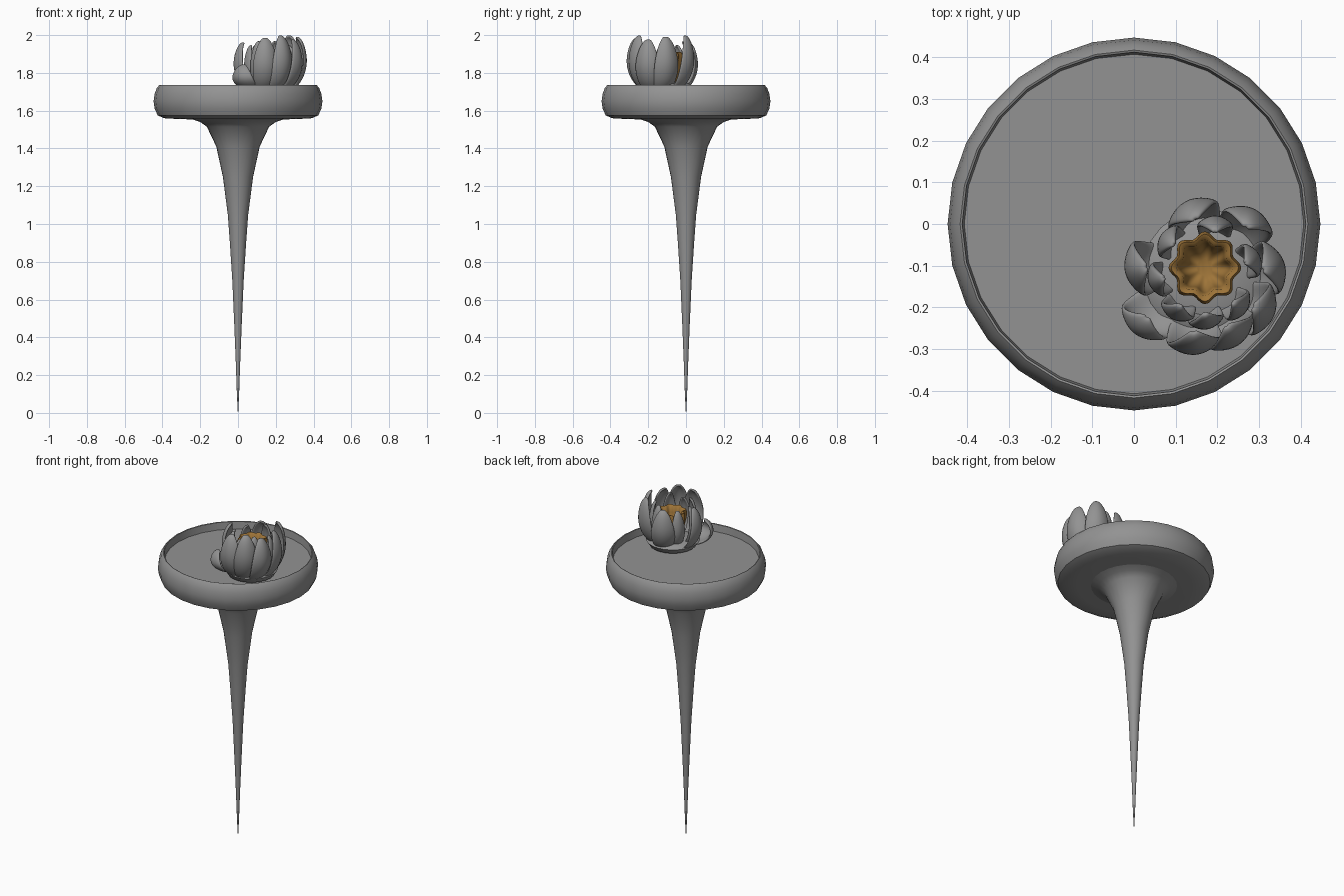
import bpy
from math import sin, cos, pi, radians
from mathutils import Matrix, Vector

cube = bpy.data.objects.get("Cube")
if cube:
    bpy.data.objects.remove(cube)


def material(name, rgb):
    m = bpy.data.materials.new(name)
    m.use_nodes = True
    m.diffuse_color = (*rgb, 1)
    m.node_tree.nodes["Principled BSDF"].inputs["Base Color"].default_value = (*rgb, 1)
    return m


grey = material("stone grey", (0.29, 0.29, 0.29))
gold = material("stamen gold", (0.34, 0.175, 0.04))


def add_mesh(name, verts, faces, mat, sharp=40):
    me = bpy.data.meshes.new(name)
    me.from_pydata(verts, [], faces)
    me.materials.append(mat)
    ob = bpy.data.objects.new(name, me)
    bpy.context.collection.objects.link(ob)
    bpy.ops.object.select_all(action='DESELECT')
    bpy.context.view_layer.objects.active = ob
    ob.select_set(True)
    bpy.ops.object.shade_smooth_by_angle(angle=radians(sharp))
    return ob


def lathe(name, profile, mat, segs=28, centre=(0, 0), lobes=0, depth=0.0, sharp=40):
    """Revolve (radius, height) pairs listed from bottom to top; ends are capped."""
    verts, faces = [], []
    for r, z in profile:
        for i in range(segs):
            a = 2 * pi * i / segs
            k = r * (1 + depth * cos(lobes * a))
            verts.append((centre[0] + k * cos(a), centre[1] + k * sin(a), z))
    for j in range(len(profile) - 1):
        for i in range(segs):
            n = (i + 1) % segs
            faces.append((j * segs + i, j * segs + n, (j + 1) * segs + n, (j + 1) * segs + i))
    faces.append(tuple(reversed(range(segs))))
    faces.append(tuple(range(len(verts) - segs, len(verts))))
    return add_mesh(name, verts, faces, mat, sharp)


# Floating pad with a raised rim, and its long tapering root
lathe("lily_pad", [(0.22, 1.553), (0.32, 1.556), (0.39, 1.56), (0.425, 1.575), (0.441, 1.61),
                   (0.447, 1.65), (0.441, 1.69), (0.43, 1.72), (0.417, 1.735),
                   (0.412, 1.733), (0.407, 1.69)], grey)
lathe("root", [(0.001, 0), (0.006, 0.1), (0.011, 0.25), (0.019, 0.45), (0.03, 0.7),
               (0.043, 0.9), (0.054, 1.05), (0.08, 1.25), (0.115, 1.41),
               (0.165, 1.515), (0.2, 1.54), (0.25, 1.557)], grey)

# Flower base and golden lobed cup
CX, CY = 0.17, -0.115
lathe("flower_base", [(0.10, 1.685), (0.13, 1.70), (0.15, 1.73), (0.12, 1.75), (0.04, 1.755)],
      grey, 24, (CX, CY))
lathe("stamen_cup", [(0.045, 1.74), (0.062, 1.79), (0.075, 1.85), (0.08, 1.89), (0.074, 1.91),
                     (0.062, 1.905), (0.055, 1.87), (0.042, 1.82), (0.02, 1.81)],
      gold, 64, (0.17, -0.105), 8, 0.09, 60)


def petal(name, angle, reach, height, width, lean=0.0, yaw=14):
    """Cupped petal rising from the base and curling inward at its tip."""
    # radius, height and half width up the centre line
    spine = [(0.09, 0.0, 0.04), (0.155, 0.035, 0.06), (0.195, 0.11, 0.074),
             (0.203, 0.18, 0.07), (0.188, 0.25, 0.05), (0.165, 0.29, 0.026), (0.145, 0.3, 0.008)]
    cols = 5
    pivot = Vector((0.17 * reach, 0, 0))
    turn = Matrix.Rotation(radians(yaw), 3, 'Z')
    tilt = Matrix.Rotation(radians(lean), 3, 'Y')
    aim = Matrix.Rotation(radians(angle), 3, 'Z')
    verts, faces = [], []
    for r, z, w in spine:
        for c in range(cols):
            t = 2 * c / (cols - 1) - 1
            p = Vector((r * reach - 0.5 * w * width * t * t, w * width * t, z * height))
            p = aim @ (tilt @ (turn @ (p - pivot)) + pivot)
            verts.append((CX + p.x, CY + p.y, 1.695 + p.z))
    for j in range(len(spine) - 1):
        for c in range(cols - 1):
            k = j * cols + c
            faces.append((k, k + 1, k + cols + 1, k + cols))
    ob = add_mesh(name, verts, faces, grey, 60)
    solid = ob.modifiers.new("thickness", 'SOLIDIFY')
    solid.thickness = 0.014
    solid.offset = -1
    sub = ob.modifiers.new("smooth", 'SUBSURF')
    sub.levels = sub.render_levels = 2


# Outer petals: angle, reach, height, lean
outer = [(103, 0.9, 0.9, 0), (50, 0.95, 1.02, 2), (5, 0.98, 1.0, 0), (-33, 1.0, 0.95, 0),
         (-65, 0.98, 1.02, 0), (-98, 1.02, 0.98, 0), (-140, 1.08, 0.5, 8), (178, 0.98, 0.9, 0)]
for i, (a, r, h, lean) in enumerate(outer):
    petal(f"outer_petal_{i + 1}", a, r, h, 1.0, lean)

# Inner petals, closer to the cup
for i, a in enumerate((140, 78, 15, -45, -88, -125, -170)):
    petal(f"inner_petal_{i + 1}", a, 0.7, 0.92 if i % 2 else 0.85, 0.66, 0, 10)
